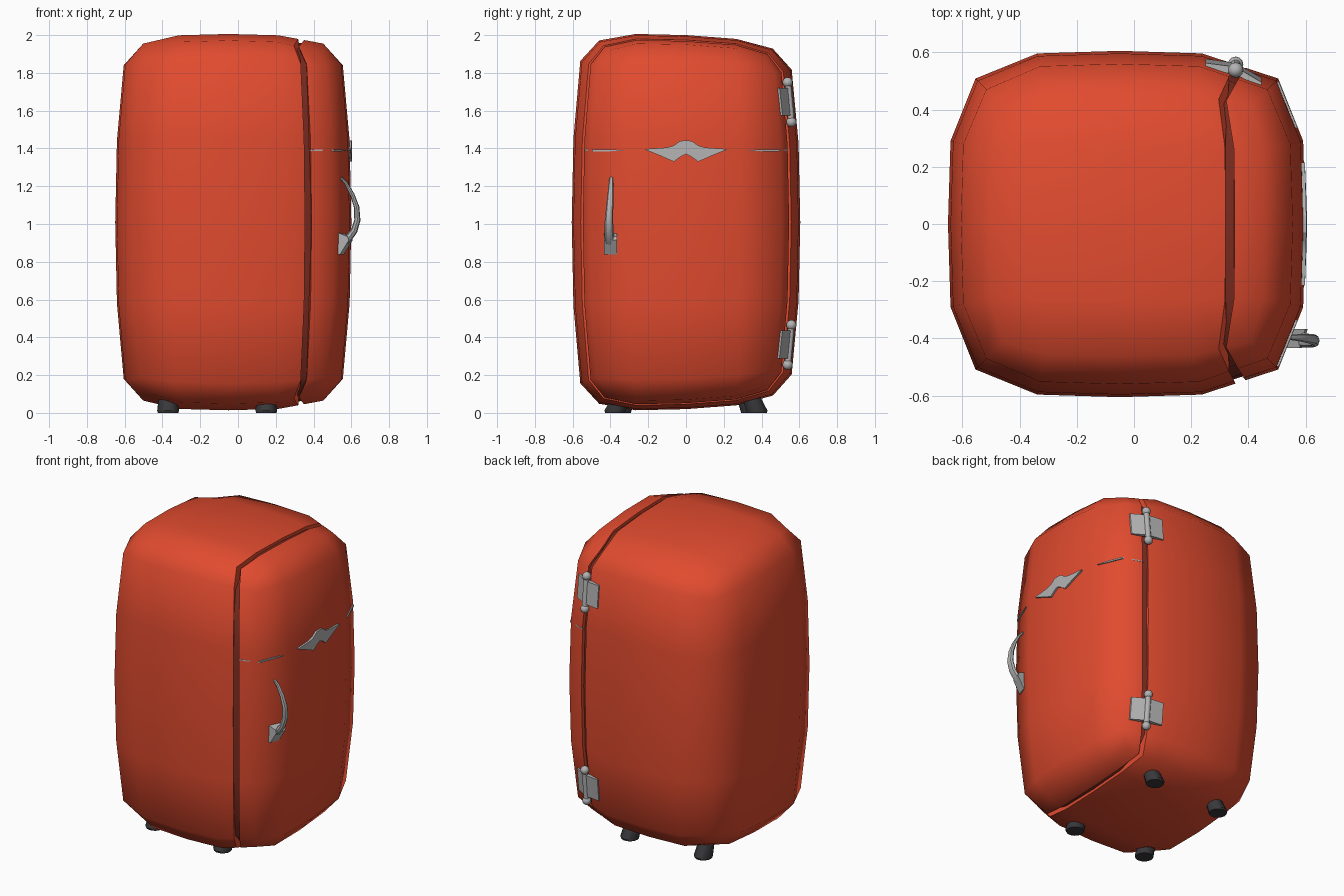
import bpy, bmesh, math
from mathutils import Vector
from mathutils.bvhtree import BVHTree

if "Cube" in bpy.data.objects:
    bpy.data.objects.remove(bpy.data.objects["Cube"])


def material(name, color):
    m = bpy.data.materials.new(name)
    m.diffuse_color = (*color, 1)
    m.use_nodes = True
    m.node_tree.nodes["Principled BSDF"].inputs["Base Color"].default_value = m.diffuse_color
    return m


RED = material("red_enamel", (0.75, 0.07, 0.028))
DARK_RED = material("dark_red_seal", (0.20, 0.025, 0.015))
BLACK = material("black_rubber", (0.04, 0.04, 0.045))
CHROME = material("chrome_grey", (0.45, 0.45, 0.45))


def finish(name, bm, mat, angle=60):
    bmesh.ops.remove_doubles(bm, verts=bm.verts, dist=0.0001)
    bmesh.ops.recalc_face_normals(bm, faces=bm.faces)
    bm.normal_update()
    tree = BVHTree.FromBMesh(bm)
    me = bpy.data.meshes.new(name)
    bm.to_mesh(me)
    bm.free()
    me.materials.append(mat)
    ob = bpy.data.objects.new(name, me)
    bpy.context.collection.objects.link(ob)
    bpy.ops.object.select_all(action='DESELECT')
    bpy.context.view_layer.objects.active = ob
    ob.select_set(True)
    bpy.ops.object.shade_smooth_by_angle(angle=math.radians(angle))
    return tree


def loft(name, rings, mat, angle=40):
    bm = bmesh.new()
    vr = [[bm.verts.new(p) for p in r] for r in rings]
    n = len(vr[0])
    for a, b in zip(vr, vr[1:]):
        for i in range(n):
            bm.faces.new((a[i], a[(i + 1) % n], b[(i + 1) % n], b[i]))
    bm.faces.new(vr[0])
    bm.faces.new(vr[-1])
    return finish(name, bm, mat, angle)


# Bulged box: u, v, w are cube-grid levels along x, y, z
V = [-1, -0.5, 0, 0.5, 1]
W = [-1, -0.85, -0.42, 0, 0.42, 0.85, 1]
SCALE = {0: 1, 0.42: 0.985, 0.85: 0.925, 1: 0.76}
HEIGHT = {0: 0, 0.42: 0.43, 0.85: 0.83, 1: 0.99}
DROP = {0: 0, 0.5: 0.015, 1: 0.16}
SAG = {0: 0, 0.5: 0.007, 1: 0.05}


def pos(u, v, w):
    if 0.5 < u < 1:
        return pos(0.5, v, w).lerp(pos(1, v, w), (u - 0.5) * 2)
    au, av, aw = abs(u), abs(v), abs(w)
    s = 1 - SCALE[aw]
    soft = 0.65 if aw == 1 else 1
    x = 0.6 * u * (1 - s * au) * (1 - soft * DROP[av] * u * u)
    y = 0.605 * v * (1 - s * av) * (1 - soft * DROP[au] * v * v)
    z = HEIGHT[aw] * (1 - 0.03 * u * u * v * v)
    if aw == 1:
        z = 0.99 - SAG[au] - SAG[av]
    z = math.copysign(z, w) * (1 - 0.05 * y)
    return Vector((x - 0.05 + (0.05 if u == 1 else 0), y, z + 1.01))


PERIM = ([(v, -1) for v in V] + [(1, w) for w in W[1:]]
         + [(v, 1) for v in V[-2::-1]] + [(-1, w) for w in W[-2:0:-1]])


def shell(name, us, mat):
    bm = bmesh.new()

    def face(pts):
        bm.faces.new([bm.verts.new(p) for p in pts])
    n = len(PERIM)
    for a, b in zip(us, us[1:]):
        for i in range(n):
            p, q = PERIM[i], PERIM[(i + 1) % n]
            face((pos(a, *p), pos(a, *q), pos(b, *q), pos(b, *p)))
    for u in (us[0], us[-1]):
        if abs(u) < 1:
            face([pos(u, *p) for p in PERIM])
            continue
        for v0, v1 in zip(V, V[1:]):
            for w0, w1 in zip(W, W[1:]):
                face((pos(u, v0, w0), pos(u, v1, w0), pos(u, v1, w1), pos(u, v0, w1)))
    return finish(name, bm, mat)


# Cabinet, door and the recessed seal between them
body = shell("cabinet_body", [-1, -0.5, 0, 0.5, 0.72], RED)
door = shell("door", [0.785, 1], RED)


def inset(p):
    return (p.x, p.y * 0.97, 1.01 + (p.z - 1.01) * 0.98)


loft("door_seal", [[inset(pos(u, *p)) for p in PERIM] for u in (0.70, 0.80)], DARK_RED)


def door_x(y, z):
    hit = door.ray_cast(Vector((2, y, z)), Vector((-1, 0, 0)))[0]
    return hit.x if hit else 0.4


def back_y(tree, x, z):
    hit = tree.ray_cast(Vector((x, 2, z)), Vector((0, -1, 0)))[0]
    return hit.y if hit else 0.52


# Chrome trim that follows the door surface
def trim(name, cols, t):
    rings = []
    for y, lo, hi in cols:
        a, b = door_x(y, lo), door_x(y, hi)
        rings.append([(a - 0.01, y, lo), (a + t, y, lo), (b + t, y, hi), (b - 0.01, y, hi)])
    loft(name, rings, CHROME, 30)


half = [(0.03, 1.355, 1.44), (0.065, 1.33, 1.415), (0.10, 1.345, 1.405),
        (0.14, 1.363, 1.402), (0.215, 1.393, 1.397)]
trim("door_emblem", [(-y, a, b) for y, a, b in half[::-1]] + [(0, 1.37, 1.442)] + half, 0.012)
strip = [(0.335, 1.388, 1.391), (0.40, 1.385, 1.395), (0.495, 1.385, 1.395), (0.538, 1.387, 1.393)]
for side, label in ((-1, "left"), (1, "right")):
    trim("trim_strip_" + label, [(side * y, a, b) for y, a, b in strip], 0.008)


def circle(c, a, b, n):
    return [c + a * math.cos(2 * math.pi * i / n) + b * math.sin(2 * math.pi * i / n)
            for i in range(n)]


# Bowed handle and its wedge mount
path = [Vector(p) for p in ((0.545, -0.396, 1.245), (0.572, -0.397, 1.215), (0.605, -0.400, 1.155),
                            (0.628, -0.404, 1.09), (0.632, -0.408, 1.02), (0.615, -0.408, 0.965),
                            (0.575, -0.403, 0.91), (0.555, -0.402, 0.895))]
radii = [0.009, 0.012, 0.016, 0.019, 0.022, 0.024, 0.027, 0.027]
rings = []
for i, (c, r) in enumerate(zip(path, radii)):
    d = (path[min(i + 1, len(path) - 1)] - path[max(i - 1, 0)]).normalized()
    side = d.cross(Vector((0, 1, 0))).normalized()
    rings.append(circle(c, side * r * 0.75, Vector((0, r, 0)), 8))
loft("door_handle", rings, CHROME)
wedge = [(0.525, 0.84), (0.55, 0.838), (0.597, 0.915), (0.588, 0.935), (0.535, 0.955)]
loft("handle_mount", [[(x + (y + 0.4) * 0.3, y, z) for x, z in wedge]
                      for y in (-0.434, -0.366)], CHROME, 20)

# Two hinges: pin with ball ends and two leaves
for label, lo, hi in (("top", Vector((0.355, 0.558, 1.54)), Vector((0.355, 0.538, 1.75))),
                      ("bottom", Vector((0.355, 0.538, 0.255)), Vector((0.355, 0.558, 0.465)))):
    ax, ay = Vector((0.018, 0, 0)), Vector((0, 0.018, 0))
    loft(label + "_hinge_pin", [circle(p, ax, ay, 10) for p in (lo, hi)], CHROME)
    for end, p in (("lower", lo), ("upper", hi)):
        bm = bmesh.new()
        bmesh.ops.create_uvsphere(bm, u_segments=12, v_segments=8, radius=0.027)
        bmesh.ops.translate(bm, verts=bm.verts, vec=p)
        finish(label + "_hinge_ball_" + end, bm, CHROME)
    for part, tree, x_out in (("body", body, 0.25), ("door", door, 0.445)):
        rings = []
        for k in (0.16, 0.86):
            c = lo.lerp(hi, k)
            y = back_y(tree, x_out, c.z)
            rings.append([(c.x, c.y - 0.018, c.z), (c.x, c.y + 0.008, c.z),
                          (x_out, y + 0.010, c.z), (x_out, y - 0.012, c.z)])
        loft(label + "_hinge_leaf_" + part, rings, CHROME, 20)

# Four splayed feet
for x, y0, label in ((-0.37, 0.345, "left"), (0.15, 0.375, "right")):
    for s, end in ((-1, "front"), (1, "back")):
        rings = [circle(Vector((x, s * y, z)), Vector((r, 0, 0)), Vector((0, r, 0)), 14)
                 for y, z, r in ((y0, 0, 0.054), (y0, 0.012, 0.058), (y0 - 0.045, 0.12, 0.046))]
        loft(f"foot_{end}_{label}", rings, BLACK)
